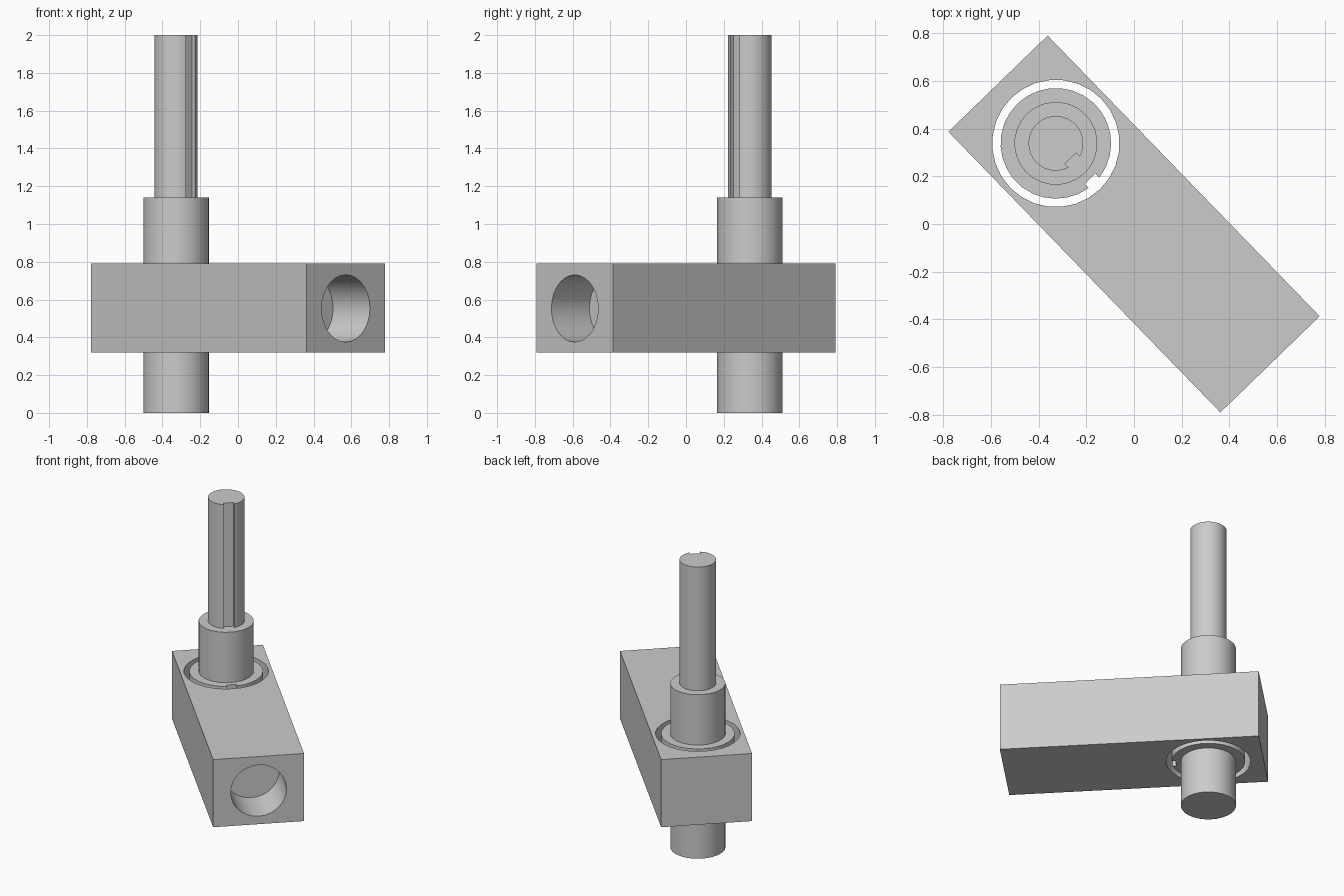
import bpy
import bmesh
from math import sin, cos, asin, pi, radians
from mathutils import Matrix

cube = bpy.data.objects.get("Cube")
if cube:
    bpy.data.objects.remove(cube, do_unlink=True)

SEGMENTS = 28
LENGTH, WIDTH = 1.64, 0.58
BOTTOM, TOP = 0.32, 0.79
TURN = Matrix.Rotation(radians(-45.9), 4, 'Z')
SHAFT = Matrix.Translation((-0.471, 0, 0))

steel = bpy.data.materials.new("light_grey")
steel.use_nodes = True
grey = (0.6, 0.6, 0.6, 1)
steel.diffuse_color = grey
steel.node_tree.nodes["Principled BSDF"].inputs["Base Color"].default_value = grey


def circle(radius):
    steps = [2 * pi * i / SEGMENTS for i in range(SEGMENTS)]
    return [(radius * cos(a), radius * sin(a)) for a in steps]


def keyed_circle(radius, floor, width):
    """Round profile with a square keyway cut towards local +x."""
    half = width / 2
    start = asin(half / radius)
    sweep = 2 * (pi - start)
    arc = [start + sweep * i / SEGMENTS for i in range(SEGMENTS + 1)]
    points = [(radius * cos(a), radius * sin(a)) for a in arc]
    return points + [(floor, -half), (floor, half)]


def prism(name, profile, z0, z1, place=Matrix()):
    """Extrude a flat profile upwards and place it in the turned frame."""
    bm = bmesh.new()
    base = bm.faces.new([bm.verts.new((x, y, z0)) for x, y in profile])
    result = bmesh.ops.extrude_face_region(bm, geom=[base], use_keep_orig=True)
    top = [v for v in result["geom"] if isinstance(v, bmesh.types.BMVert)]
    bmesh.ops.translate(bm, verts=top, vec=(0, 0, z1 - z0))
    bmesh.ops.recalc_face_normals(bm, faces=bm.faces[:])
    bm.transform(TURN @ place)
    mesh = bpy.data.meshes.new(name)
    bm.to_mesh(mesh)
    bm.free()
    mesh.materials.append(steel)
    obj = bpy.data.objects.new(name, mesh)
    bpy.context.collection.objects.link(obj)
    return obj


def activate(obj):
    bpy.ops.object.select_all(action='DESELECT')
    obj.select_set(True)
    bpy.context.view_layer.objects.active = obj


def cut(obj, cutter):
    activate(obj)
    mod = obj.modifiers.new("cut", 'BOOLEAN')
    mod.operation = 'DIFFERENCE'
    mod.solver = 'EXACT'
    mod.object = cutter
    bpy.ops.object.modifier_apply(modifier=mod.name)
    bpy.data.objects.remove(cutter, do_unlink=True)


# Block with a through hole for the shaft and a blind bore in the far end
hx, hy = LENGTH / 2, WIDTH / 2
block = prism("arm_block", [(-hx, -hy), (hx, -hy), (hx, hy), (-hx, hy)], BOTTOM, TOP)
cut(block, prism("hole_cutter", circle(0.267), BOTTOM - 0.1, TOP + 0.1, SHAFT))
along_arm = Matrix.Translation((hx, 0, 0.553)) @ Matrix.Rotation(pi / 2, 4, 'Y')
cut(block, prism("bore_cutter", circle(0.178), -0.28, 0.1, along_arm))

# Stepped shaft: plain journal, keyed collar and keyed upper spindle
journal = prism("shaft_journal", circle(0.174), 0, 1.14, SHAFT)
collar = prism("keyed_collar", keyed_circle(0.232, 0.206, 0.063), BOTTOM, TOP, SHAFT)
spindle = prism("keyed_spindle", keyed_circle(0.115, 0.088, 0.066), 1.14, 2, SHAFT)

for part in (block, journal, collar, spindle):
    activate(part)
    bpy.ops.object.shade_smooth_by_angle(angle=radians(30))
